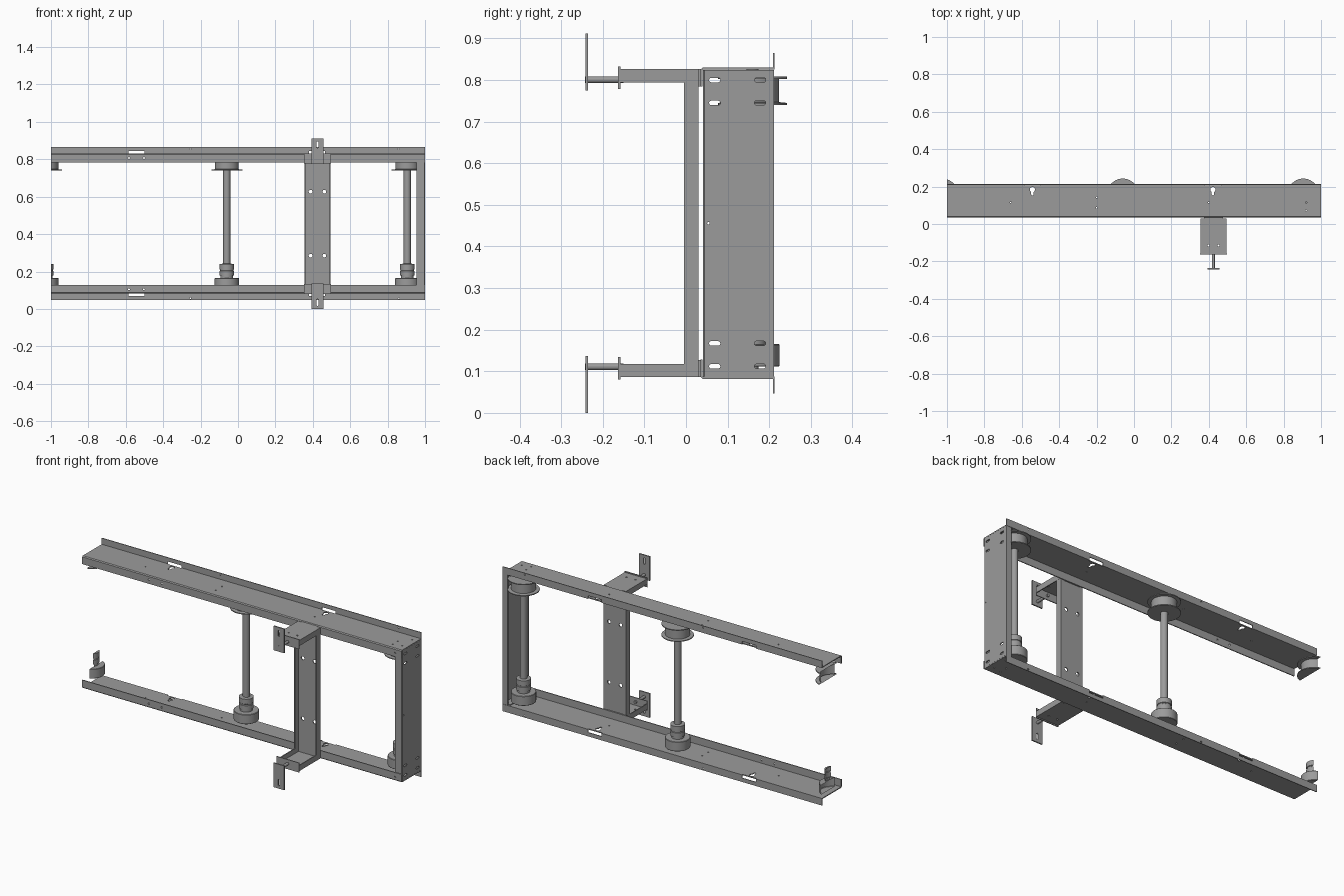
import bpy, bmesh
from math import sin, cos, pi

if "Cube" in bpy.data.objects:
    bpy.data.objects.remove(bpy.data.objects["Cube"])

H = 0.912   # total height; upper parts mirror to lower ones about H / 2

STEEL = bpy.data.materials.new("dark_steel")
STEEL.diffuse_color = (0.33, 0.33, 0.33, 1)
STEEL.use_nodes = True
STEEL.node_tree.nodes["Principled BSDF"].inputs["Base Color"].default_value = STEEL.diffuse_color


def new_object(name, bm):
    bmesh.ops.recalc_face_normals(bm, faces=bm.faces)
    me = bpy.data.meshes.new(name)
    bm.to_mesh(me)
    bm.free()
    me.materials.append(STEEL)
    ob = bpy.data.objects.new(name, me)
    bpy.context.collection.objects.link(ob)
    return ob


def prism(name, pts, axis, a, b):
    """Extrude a 2D outline along an axis from a to b."""
    place = {'x': lambda u, v, w: (w, u, v),
             'y': lambda u, v, w: (u, w, v),
             'z': lambda u, v, w: (u, v, w)}[axis]
    bm = bmesh.new()
    lo = [bm.verts.new(place(u, v, a)) for u, v in pts]
    hi = [bm.verts.new(place(u, v, b)) for u, v in pts]
    bm.faces.new(lo)
    bm.faces.new(hi)
    n = len(pts)
    for i in range(n):
        j = (i + 1) % n
        bm.faces.new((lo[i], lo[j], hi[j], hi[i]))
    return new_object(name, bm)


def rect(u0, u1, v0, v1):
    return [(u0, v0), (u1, v0), (u1, v1), (u0, v1)]


def slot(u, v, r, half=0.0, upright=False):
    """Round hole, or a slot when half > 0."""
    pts = []
    for i in range(16):
        t = -pi / 2 + (i + 0.5) * 2 * pi / 16
        p, q = r * cos(t) + (half if i < 8 else -half), r * sin(t)
        pts.append((u + q, v + p) if upright else (u + p, v + q))
    return pts


def activate(ob):
    bpy.ops.object.select_all(action='DESELECT')
    ob.select_set(True)
    bpy.context.view_layer.objects.active = ob


def cut(ob, pts, axis, a, b):
    tool = prism("cutter", pts, axis, a, b)
    tool.hide_render = True
    m = ob.modifiers.new("cut", 'BOOLEAN')
    m.operation = 'DIFFERENCE'
    m.object = tool
    activate(ob)
    bpy.ops.object.modifier_apply(modifier=m.name)
    bpy.data.objects.remove(tool)


def mirror_down(ob, name):
    low = ob.copy()
    low.data = ob.data.copy()
    low.name = name
    for v in low.data.vertices:
        v.co.z = H - v.co.z
    low.data.flip_normals()
    bpy.context.collection.objects.link(low)


def lathe(name, profile, cx, cy, n=40):
    """Revolve (radius, z) points; anything past x = -1 is cut away open."""
    bm = bmesh.new()
    rings = [[bm.verts.new((cx + r * cos(2 * pi * i / n), cy + r * sin(2 * pi * i / n), z))
              for i in range(n)] for r, z in profile]
    for A, B in zip(rings, rings[1:]):
        for i in range(n):
            j = (i + 1) % n
            bm.faces.new((A[i], A[j], B[j], B[i]))
    bm.faces.new(rings[0])
    bm.faces.new(rings[-1])
    bmesh.ops.recalc_face_normals(bm, faces=bm.faces)
    if cx < -0.9:
        bmesh.ops.bisect_plane(bm, geom=bm.verts[:] + bm.edges[:] + bm.faces[:],
                               plane_co=(-1, 0, 0), plane_no=(1, 0, 0), clear_inner=True)
    if not bm.verts:
        bm.free()
        return
    ob = new_object(name, bm)
    activate(ob)
    bpy.ops.object.shade_smooth_by_angle()


# Side rails: Z-shaped sheet, front lip inward, back lip outward
c = 0.005
rail = prism("upper_rail", [
    (0.035, 0.784), (0.035, 0.83 - c), (0.035 + c, 0.83), (0.209, 0.83), (0.209, 0.865),
    (0.213, 0.865), (0.213, 0.825), (0.04, 0.825), (0.04, 0.784)], 'x', -1, 1)
for x in (-0.543, 0.422):                       # keyholes and slots along the fold
    cut(rail, slot(x, 0.184, 0.014), 'z', 0.81, 0.85)
    cut(rail, slot(x, 0.17, 0.007, 0.01, True), 'z', 0.81, 0.85)
    cut(rail, rect(x - 0.043, x + 0.043, 0.815, 0.843), 'y', 0.206, 0.23)
for x, y in ((-0.66, 0.115), (-0.2, 0.142), (-0.2, 0.087), (0.4, 0.115),
             (0.92, 0.115), (0.92, 0.07), (0.97, 0.083), (0.97, 0.172)):
    cut(rail, slot(x, y, 0.004), 'z', 0.81, 0.85)
for x in (-0.583, -0.503, 0.96):
    cut(rail, slot(x, 0.807, 0.005), 'y', 0.02, 0.05)
for x in (-0.255, 0.86):
    cut(rail, slot(x, 0.855, 0.004), 'y', 0.2, 0.23)
mirror_down(rail, "lower_rail")

# End frame: channel closing the right end
end = prism("end_plate", [
    (0.955, 0.0405), (0.996, 0.0405), (1, 0.0445), (1, 0.212), (0.968, 0.212),
    (0.968, 0.207), (0.995, 0.207), (0.995, 0.0455), (0.955, 0.0455)], 'z', H - 0.8245, 0.8245)
for z in (0.8, 0.745, H - 0.745, H - 0.8):
    for y in (0.069, 0.178):
        cut(end, slot(y, z, 0.0055, 0.008), 'x', 0.98, 1.02)
cut(end, slot(0.054, 0.456, 0.003), 'x', 0.98, 1.02)
tab = prism("upper_end_tab", rect(0.955, 0.9945, 0.046, 0.2065), 'z', 0.819, 0.824)
mirror_down(tab, "lower_end_tab")

# Cross column: channel open to the front
col = prism("cross_column", [
    (0.3555, -0.005), (0.3555, 0.03), (0.4945, 0.03), (0.4945, -0.005), (0.4895, -0.005),
    (0.4895, 0.025), (0.3605, 0.025), (0.3605, -0.005)], 'z', H - 0.82, 0.82)
for x in (0.388, 0.462):
    for z in (0.627, H - 0.627):
        cut(col, slot(x, z, 0.01), 'y', 0, 0.05)
clip = prism("upper_column_clip", rect(0.375, 0.475, 0.785, 0.826), 'y', 0.0295, 0.036)
mirror_down(clip, "lower_column_clip")

# Support arms with end plates, rods and slotted wall feet
arm = prism("upper_arm", [
    (0.355, 0.794), (0.355, 0.826), (0.495, 0.826), (0.495, 0.794), (0.49, 0.794),
    (0.49, 0.821), (0.36, 0.821), (0.36, 0.794)], 'y', -0.158, 0.03)
for x in (0.398, 0.452):
    cut(arm, slot(x, -0.115, 0.005), 'z', 0.81, 0.84)
mirror_down(arm, "lower_arm")
plate = prism("upper_arm_end_plate", rect(0.354, 0.496, 0.778, 0.832), 'y', -0.163, -0.158)
mirror_down(plate, "lower_arm_end_plate")
rod = prism("upper_foot_rod", slot(0.425, 0.801, 0.008), 'y', -0.243, -0.15)
mirror_down(rod, "lower_foot_rod")
foot = prism("upper_foot_plate", rect(0.392, 0.458, 0.775, H), 'y', -0.242, -0.235)
cut(foot, slot(0.425, 0.878, 0.005, 0.013, True), 'y', -0.26, -0.22)
mirror_down(foot, "lower_foot_plate")

# Roller sets: flanged spool above, hub and ribbed coupling below, shaft between
for i, x in enumerate((-1.025, -0.06, 0.905)):
    y, k = 0.16, f"_{i + 1}"
    lathe("spool" + k, [(0.083, 0.74), (0.083, 0.745), (0.064, 0.747), (0.064, 0.802),
                        (0.083, 0.803), (0.083, 0.808)], x, y)
    lathe("hub" + k, [(0.063, 0.111), (0.065, 0.113), (0.065, 0.163), (0.063, 0.165)], x, y)
    lathe("coupling" + k, [(0.033, 0.165), (0.033, 0.178), (0.038, 0.178), (0.038, 0.203),
                           (0.035, 0.205), (0.035, 0.21), (0.038, 0.212), (0.038, 0.24),
                           (0.02, 0.242)], x, y)
    lathe("shaft" + k, [(0.019, 0.24), (0.019, 0.74)], x, y)
    lathe("lower_axle" + k, [(0.014, 0.085), (0.014, 0.111)], x, y)
    lathe("upper_axle" + k, [(0.014, 0.808), (0.014, 0.826)], x, y)
